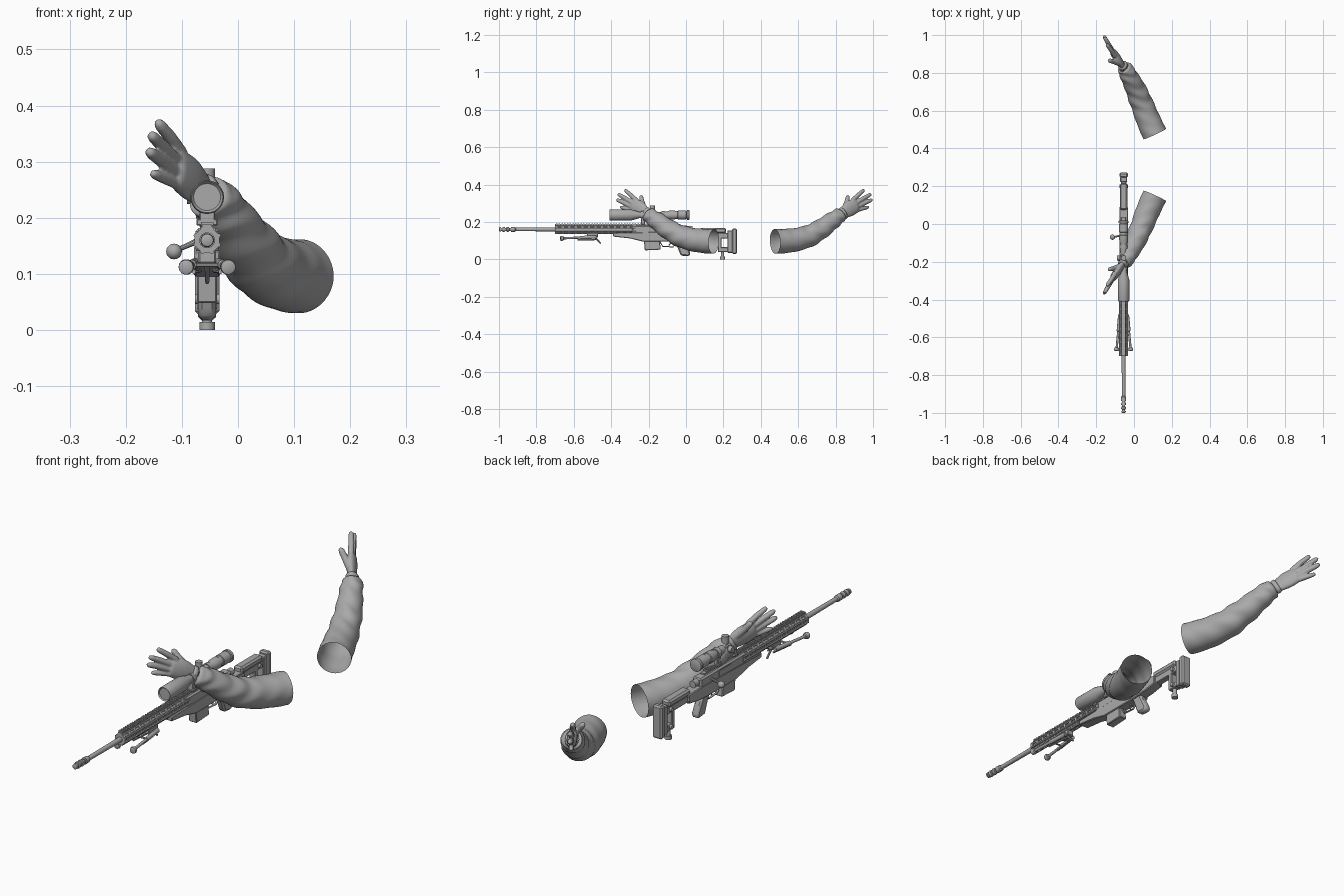
import bpy, bmesh, math
from mathutils import Vector

cube = bpy.data.objects.get("Cube")
if cube:
    bpy.data.objects.remove(cube)

GREY = (0.4, 0.4, 0.4, 1)
mat = bpy.data.materials.new("plain_grey")
mat.use_nodes = True
mat.diffuse_color = GREY
mat.node_tree.nodes["Principled BSDF"].inputs["Base Color"].default_value = GREY

X = -0.055   # rifle centre line
BORE = 0.16  # barrel height
SIGHT = 0.237  # scope height


def finish(name, bm, bevel=0, angle=35, remesh=0):
    bmesh.ops.recalc_face_normals(bm, faces=bm.faces)
    mesh = bpy.data.meshes.new(name)
    bm.to_mesh(mesh)
    bm.free()
    ob = bpy.data.objects.new(name, mesh)
    bpy.context.collection.objects.link(ob)
    mesh.materials.append(mat)
    bpy.ops.object.select_all(action='DESELECT')
    ob.select_set(True)
    bpy.context.view_layer.objects.active = ob
    if bevel:
        m = ob.modifiers.new("bevel", 'BEVEL')
        m.width, m.segments = bevel, 1
        bpy.ops.object.modifier_apply(modifier=m.name)
    if remesh:
        m = ob.modifiers.new("remesh", 'REMESH')
        m.mode, m.voxel_size = 'VOXEL', remesh
        s = ob.modifiers.new("smooth", 'SMOOTH')
        s.factor, s.iterations = 0.5, 4
        bpy.ops.object.modifier_apply(modifier=m.name)
        bpy.ops.object.modifier_apply(modifier=s.name)
    bpy.ops.object.shade_smooth_by_angle(angle=math.radians(angle))
    return ob


def sweep(bm, pts, radii, seg=16, ref=None, flat=1, caps=True, axis=None, wrinkle=None):
    """Rings of given radius along a path."""
    pts = [Vector(p) for p in pts]
    rings = []
    for i, p in enumerate(pts):
        t = Vector(axis) if axis else pts[min(i + 1, len(pts) - 1)] - pts[max(i - 1, 0)]
        t.normalize()
        up = Vector(ref) if ref else Vector((0, 0, 1) if abs(t.z) < 0.9 else (1, 0, 0))
        side = t.cross(up).normalized()
        up = side.cross(t)
        ring = []
        for k in range(seg):
            a = 2 * math.pi * (k + 0.5) / seg
            r = radii[i] * (wrinkle(i / (len(pts) - 1), a) if wrinkle else 1)
            ring.append(bm.verts.new(p + up * r * math.cos(a) + side * r * flat * math.sin(a)))
        rings.append(ring)
    for a, b in zip(rings, rings[1:]):
        for k in range(seg):
            j = (k + 1) % seg
            bm.faces.new((a[k], a[j], b[j], b[k]))
    if caps:
        bm.faces.new(rings[0])
        bm.faces.new(rings[-1])


def rod(name, p, q, r, r2=None, seg=16):
    bm = bmesh.new()
    sweep(bm, (p, q), (r, r2 or r), seg)
    return finish(name, bm)


def lathe(name, profile, z, seg=24):
    """Turn (y, radius) pairs about a line along y."""
    bm = bmesh.new()
    sweep(bm, [(X, y, z) for y, r in profile], [r for y, r in profile], seg, axis=(0, 1, 0))
    return finish(name, bm)


def boxes(name, items, bevel=0.002):
    """Boxes as (x offset, half width, y0, y1, z0, z1)."""
    bm = bmesh.new()
    for dx, w, y0, y1, z0, z1 in items:
        v = bmesh.ops.create_cube(bm, size=1)["verts"]
        for q in v:
            q.co = (X + dx + q.co.x * 2 * w, (y0 + y1) / 2 + q.co.y * (y1 - y0),
                    (z0 + z1) / 2 + q.co.z * (z1 - z0))
    return finish(name, bm, bevel)


def slab(name, outline, half, bevel=0.003):
    """Side outline of (y, z) points extruded across x."""
    bm = bmesh.new()
    f = bm.faces.new([bm.verts.new((X - half, y, z)) for y, z in outline])
    new = bmesh.ops.extrude_face_region(bm, geom=[f])["geom"]
    bmesh.ops.translate(bm, vec=(2 * half, 0, 0), verts=[g for g in new if isinstance(g, bmesh.types.BMVert)])
    return finish(name, bm, bevel)


# Barrel and muzzle brake
lathe("barrel", [(-0.94, 0.009), (-0.7, 0.0105), (-0.25, 0.015)], BORE)
brake = [(-1, 0.006), (-0.998, 0.011)]
for k in range(3):
    y = -0.99 + k * 0.022
    brake += [(y, 0.012), (y + 0.001, 0.008), (y + 0.009, 0.008), (y + 0.01, 0.014)]
lathe("muzzle_brake", brake + [(-0.915, 0.013), (-0.91, 0.009)], BORE)

# Slotted eight-sided handguard
lathe("handguard_core", [(-0.695, 0.018), (-0.27, 0.018)], BORE, 8)
bm = bmesh.new()
for k in range(13):
    y = -0.70 + k * 0.035
    sweep(bm, [(X, y, BORE), (X, y + 0.012, BORE)], [0.024] * 2, 8)
for k in range(8):
    a = math.pi * (k + 0.5) / 4
    x, z = X + 0.0215 * math.sin(a), BORE + 0.0215 * math.cos(a)
    sweep(bm, [(x, -0.70, z), (x, -0.27, z)], [0.0045] * 2, 6)
finish("handguard_cage", bm)
teeth = [(0, 0.011, -0.695 + k * 0.0145, -0.687 + k * 0.0145, 0.186, 0.193) for k in range(45)]
boxes("top_rail", [(0, 0.009, -0.7, -0.03, 0.178, 0.188)] + teeth, 0)

# Receiver and chassis
boxes("receiver", [(0, 0.021, -0.29, 0.01, 0.135, 0.182)], 0.006)
slab("chassis", [(-0.39, 0.142), (-0.39, 0.122), (-0.3, 0.112), (-0.23, 0.095), (-0.05, 0.095),
                 (0.03, 0.1), (0.09, 0.11), (0.09, 0.148), (0, 0.15)], 0.023)
boxes("ejection_port", [(-0.0205, 0.002, -0.19, -0.11, 0.15, 0.172)], 0)
slab("magazine", [(-0.225, 0.1), (-0.14, 0.1), (-0.135, 0.052), (-0.22, 0.048)], 0.018)
bm = bmesh.new()
sweep(bm, [(X, -0.14, 0.095), (X, -0.125, 0.07), (X, -0.07, 0.066), (X, -0.05, 0.09)],
      [0.005] * 4, 8, ref=(1, 0, 0), flat=0.6)
sweep(bm, [(X, -0.09, 0.1), (X, -0.083, 0.086), (X, -0.092, 0.074)], [0.004, 0.0035, 0.003], 8, ref=(1, 0, 0))
finish("trigger_and_guard", bm)
slab("pistol_grip", [(-0.065, 0.105), (-0.01, 0.105), (0.0, 0.08), (0.025, 0.032), (0.016, 0.016),
                     (-0.028, 0.02), (-0.036, 0.04), (-0.05, 0.075)], 0.016, 0.007)

# Bolt with round knob
rod("bolt_body", (X, -0.1, BORE + 0.005), (X, 0.035, BORE + 0.005), 0.014)
rod("bolt_handle", (X - 0.01, -0.06, 0.162), (-0.112, -0.07, 0.141), 0.006, 0.004, 10)
bm = bmesh.new()
bmesh.ops.create_uvsphere(bm, u_segments=16, v_segments=10, radius=0.014)
bmesh.ops.translate(bm, vec=(-0.114, -0.07, 0.14), verts=bm.verts)
finish("bolt_knob", bm)

# Shoulder stock
boxes("stock_frame", [(0, 0.014, 0.06, 0.245, 0.112, 0.142), (0, 0.014, 0.17, 0.24, 0.04, 0.065),
                      (0, 0.014, 0.17, 0.19, 0.05, 0.12), (0, 0.018, 0.222, 0.248, 0.035, 0.155)], 0.003)
boxes("cheek_rest", [(0, 0.02, 0.075, 0.215, 0.14, 0.168)], 0.007)
boxes("butt_pad", [(0, 0.022, 0.246, 0.272, 0.028, 0.165)], 0.006)
for s in (-1, 1):
    for z in (0.055, 0.128):
        rod("stock_knob", (X + s * 0.01, 0.2, z), (X + s * 0.022, 0.2, z), 0.009)
rod("monopod_post", (X, 0.195, 0.01), (X, 0.195, 0.06), 0.009)
rod("monopod_foot", (X, 0.195, 0), (X, 0.195, 0.014), 0.014)

# Scope, turrets and mounts
lathe("scope", [(-0.405, 0.024), (-0.41, 0.028), (-0.405, 0.03), (-0.295, 0.03), (-0.25, 0.017), (-0.11, 0.017),
                (-0.09, 0.023), (-0.06, 0.024), (-0.058, 0.021), (-0.045, 0.021), (-0.043, 0.024),
                (0, 0.024), (0.004, 0.02)], SIGHT, 32)
lathe("rear_lens_cap", [(0.004, 0.02), (0.005, 0.026), (0.016, 0.026), (0.018, 0.022)], SIGHT)
rod("top_turret", (X, -0.18, SIGHT), (X, -0.18, 0.288), 0.014)
rod("side_turrets", (X - 0.036, -0.18, SIGHT), (X + 0.036, -0.18, SIGHT), 0.013)
boxes("turret_housing", [(0, 0.02, -0.2, -0.16, SIGHT - 0.02, SIGHT + 0.02)], 0.006)
for y in (-0.24, -0.13):
    lathe("scope_ring", [(y, 0.021), (y + 0.02, 0.021)], SIGHT)
    boxes("scope_mount", [(0, 0.014, y, y + 0.02, 0.186, 0.222), (0, 0.019, y, y + 0.02, 0.186, 0.198)])

# Folded bipod, legs pointing forward
boxes("bipod_head", [(0, 0.016, -0.53, -0.47, 0.118, 0.142), (0, 0.024, -0.515, -0.495, 0.112, 0.128)], 0.003)
rod("bipod_lever", (X, -0.49, 0.12), (X, -0.455, 0.085), 0.005, 0.004, 8)
rod("bipod_brace", (X - 0.026, -0.56, 0.116), (X + 0.026, -0.56, 0.116), 0.004, None, 8)
for s in (-1, 1):
    hinge, foot = Vector((X + s * 0.02, -0.48, 0.12)), Vector((X + s * 0.038, -0.672, 0.112))
    along = [hinge.lerp(foot, f) for f in (0, 0.45, 0.46, 0.9, 0.91, 0.95, 0.99, 1)]
    bm = bmesh.new()
    sweep(bm, along, [0.009, 0.009, 0.006, 0.006, 0.011, 0.014, 0.013, 0.009], 14)
    finish("bipod_leg", bm)
    rod("bipod_spring", (X + s * 0.013, -0.48, 0.106), (X + s * 0.024, -0.58, 0.104), 0.004, None, 8)


def spline(points, steps):
    """Smooth path through four-part vectors (place and radius)."""
    p = [Vector(q) for q in points]
    p = [p[0] * 2 - p[1]] + p + [p[-1] * 2 - p[-2]]
    out = []
    for a, b, c, d in zip(p, p[1:], p[2:], p[3:]):
        for k in range(steps):
            t = k / steps
            out.append((b * 2 + (c - a) * t + (a * 2 - b * 5 + c * 4 - d) * t * t
                        + (b * 3 - a - c * 3 + d) * t ** 3) / 2)
    return out + [p[-2]]


def folds(s, a):
    """Cloth folds, deeper toward the wrist and the elbow."""
    depth = 0.012 + 0.055 * math.exp(-((s - 0.88) / 0.12) ** 2) + 0.04 * math.exp(-((s - 0.5) / 0.15) ** 2)
    return 1 + depth * math.sin(34 * s + 2.2 * math.sin(a + 0.6) + 1.3 * math.sin(2 * a))


SLEEVE = [(0.11, 0.476, 0.095, 0.066), (0.076, 0.55, 0.1, 0.064), (0.042, 0.635, 0.117, 0.06),
          (0.008, 0.715, 0.157, 0.054), (-0.022, 0.775, 0.202, 0.047), (-0.05, 0.825, 0.237, 0.04)]
FINGERS = [[(-0.1, 0.888, 0.314), (-0.122, 0.922, 0.345), (-0.141, 0.948, 0.368)],
           [(-0.108, 0.908, 0.3), (-0.135, 0.952, 0.328), (-0.153, 0.984, 0.346)],
           [(-0.11, 0.913, 0.28), (-0.138, 0.958, 0.303), (-0.157, 0.991, 0.317)],
           [(-0.106, 0.908, 0.26), (-0.132, 0.945, 0.271), (-0.15, 0.972, 0.278)],
           [(-0.07, 0.845, 0.268), (-0.108, 0.86, 0.308), (-0.13, 0.865, 0.335)]]
PALM = [(-0.04, 0.81, 0.225, 0.027), (-0.06, 0.838, 0.245, 0.03), (-0.085, 0.872, 0.269, 0.041),
        (-0.107, 0.905, 0.286, 0.038), (-0.113, 0.915, 0.29, 0.03)]
ACROSS = (0.01, -0.25, 0.97)  # little finger toward thumb


def arm(label, flip):
    def place(bm):
        if flip:
            for v in bm.verts:
                v.co.y = 0.625 - v.co.y

    # Sleeve, open at the shoulder and tucked in at the wrist
    path = spline(SLEEVE, 10)
    bm = bmesh.new()
    end = path[-1]
    path += [Vector((*(end.xyz + Vector((-0.002, 0.003, 0.002))), 0.036)),
             Vector((*(end.xyz + Vector((-0.003, 0.004, 0.003))), 0.026))]
    sweep(bm, [q.xyz for q in path], [q.w for q in path], 40, caps=False, wrinkle=folds)
    place(bm)
    finish(label + "_sleeve", bm, angle=60)

    # Gloved hand fused from palm, fingers and thumb
    bm = bmesh.new()
    path = spline(PALM, 4)
    sweep(bm, [q.xyz for q in path], [q.w for q in path], 20, ref=ACROSS, flat=0.5)
    for i, pts in enumerate(FINGERS):
        r = 0.0135 if i == 4 else 0.0105 if i == 3 else 0.012
        a, b, c = [Vector(p) for p in pts]
        d = (c - b).normalized()
        path = [a, b, c - d * 0.006, c + d * 0.003, c + d * 0.008]
        sweep(bm, path, [r, r * 0.98, r * 0.88, r * 0.7, r * 0.25], 14)
    place(bm)
    finish(label + "_hand", bm, angle=80, remesh=0.0035)

    # Glove band at the wrist
    bm = bmesh.new()
    a, b = Vector((-0.054, 0.831, 0.24)), Vector((-0.064, 0.845, 0.25))
    sweep(bm, [a, a.lerp(b, 0.2), a.lerp(b, 0.8), b], [0.029, 0.034, 0.034, 0.03], 24, ref=ACROSS, flat=0.75)
    place(bm)
    finish(label + "_glove_band", bm, angle=60)


arm("rear_arm", False)
arm("front_arm", True)
